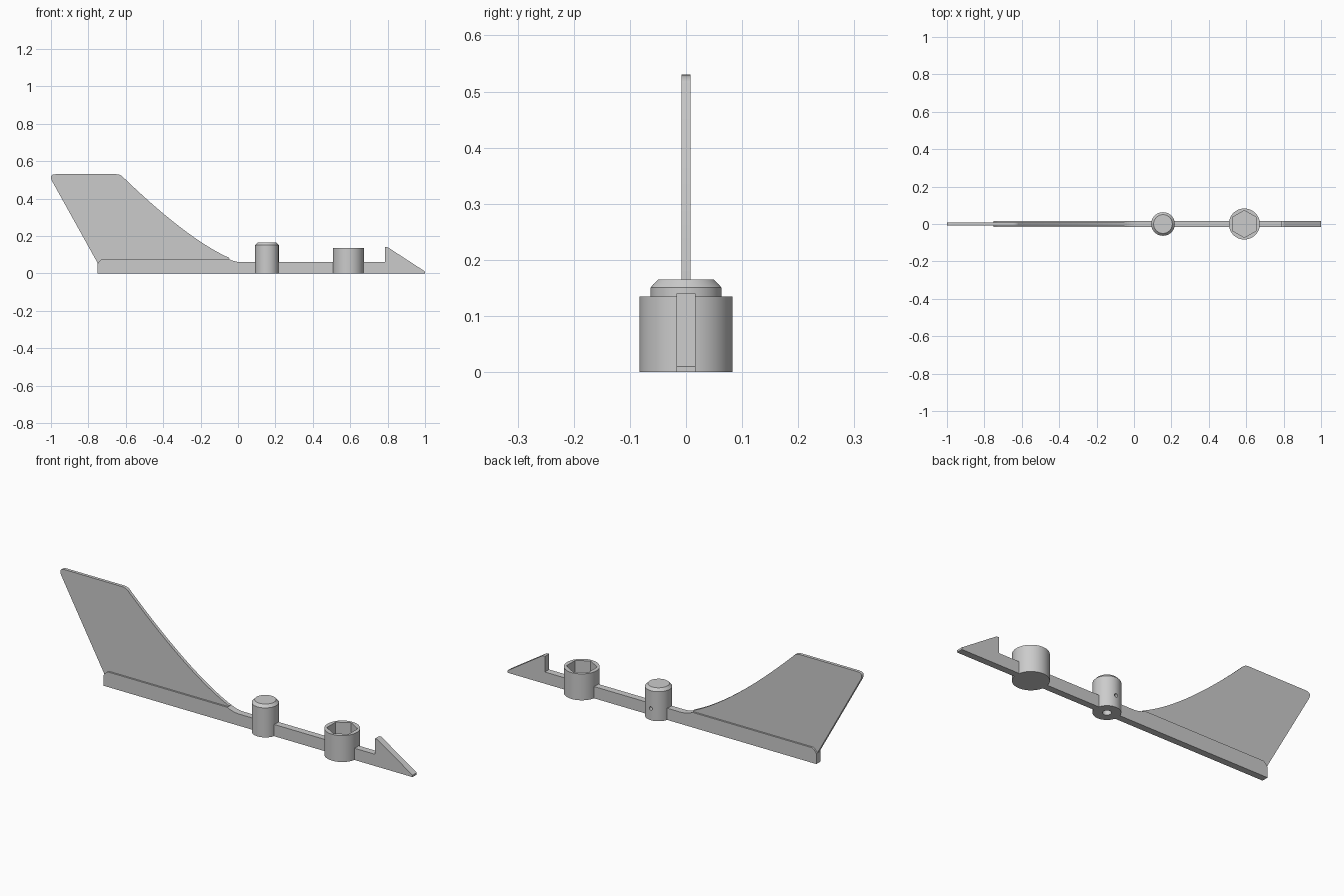
import bpy, bmesh, math
from mathutils import Vector

cube = bpy.data.objects.get("Cube")
if cube:
    bpy.data.objects.remove(cube, do_unlink=True)

grey = bpy.data.materials.new("plain grey")
grey.use_nodes = True
colour = (0.6, 0.6, 0.6, 1)
grey.diffuse_color = colour
grey.node_tree.nodes["Principled BSDF"].inputs["Base Color"].default_value = colour


def finish(name, bm):
    bmesh.ops.recalc_face_normals(bm, faces=bm.faces)
    mesh = bpy.data.meshes.new(name)
    bm.to_mesh(mesh)
    bm.free()
    mesh.materials.append(grey)
    ob = bpy.data.objects.new(name, mesh)
    bpy.context.collection.objects.link(ob)
    return ob


def plate(name, outline, half):
    """Side outline (x, z) extruded to both sides of the centre plane."""
    bm = bmesh.new()
    face = bm.faces.new([bm.verts.new((x, -half, z)) for x, z in outline])
    grown = bmesh.ops.extrude_face_region(bm, geom=[face])["geom"]
    verts = [v for v in grown if isinstance(v, bmesh.types.BMVert)]
    bmesh.ops.translate(bm, verts=verts, vec=(0, 2 * half, 0))
    return finish(name, bm)


def turned(name, x, rings, sides=64, start=0):
    """Stack of (radius, z) rings around a vertical axis, capped at both ends."""
    bm = bmesh.new()
    angles = [start + math.tau * i / sides for i in range(sides)]
    loops = [[bm.verts.new((x + r * math.cos(a), r * math.sin(a), z)) for a in angles]
             for r, z in rings]
    for low, high in zip(loops, loops[1:]):
        for i in range(sides):
            j = (i + 1) % sides
            bm.faces.new((low[i], low[j], high[j], high[i]))
    bm.faces.new(loops[0][::-1])
    bm.faces.new(loops[-1])
    return finish(name, bm)


def activate(ob):
    bpy.ops.object.select_all(action='DESELECT')
    ob.select_set(True)
    bpy.context.view_layer.objects.active = ob


def cut(ob, cutter):
    cutter.hide_render = True
    mod = ob.modifiers.new("cut", 'BOOLEAN')
    mod.operation = 'DIFFERENCE'
    mod.solver = 'EXACT'
    mod.object = cutter
    activate(ob)
    bpy.ops.object.modifier_apply(modifier=mod.name)
    bpy.data.objects.remove(cutter, do_unlink=True)


def bezier(a, b, c, steps):
    a, b, c = Vector(a), Vector(b), Vector(c)
    return [tuple(a * (1 - t) ** 2 + b * 2 * t * (1 - t) + c * t * t)
            for t in (i / steps for i in range(steps + 1))]


POST_X, POST_R = 0.155, 0.063
CUP_X, CUP_R = 0.59, 0.083

# Long bar with the raised tail seat and the barbed pointer
outline = [(-0.75, 0), (1, 0), (1, 0.01), (0.80, 0.14), (0.787, 0.14), (0.787, 0.06)]
outline += bezier((0.02, 0.06), (-0.015, 0.06), (-0.05, 0.077), 6)
outline += bezier((-0.725, 0.077), (-0.735, 0.075), (-0.75, 0.053), 4)
bar = plate("pointer_bar", outline, 0.017)
for x, r in ((POST_X, POST_R), (CUP_X, CUP_R)):
    cut(bar, turned("bar_gap", x, [(r * 0.97, -0.1), (r * 0.97, 0.3)]))

# Thin tail fin with a swept, hollow leading edge
fin = [(-0.745, 0.045), (-0.06, 0.06)]
fin += bezier((-0.045, 0.082), (-0.27, 0.182), (-0.615, 0.515), 20)
fin += bezier((-0.62, 0.52), (-0.632, 0.53), (-0.65, 0.53), 5)
fin += bezier((-0.975, 0.53), (-1.012, 0.53), (-0.995, 0.495), 8)
plate("tail_fin", fin, 0.008)

# Pivot post: chamfered top, bore from below, small hole in the back
post = turned("pivot_post", POST_X, [(POST_R, 0), (POST_R, 0.151), (0.05, 0.165)])
cut(post, turned("bore", POST_X, [(0.02, -0.1), (0.02, 0.135)], 32))
drill = turned("drill", 0, [(0.009, 0), (0.009, 0.1)], 24)
drill.rotation_euler.x = -math.pi / 2
drill.location = (POST_X, 0, 0.06)
bpy.context.view_layer.update()
cut(post, drill)

# Cup with a hexagonal pocket
cup = turned("hex_cup", CUP_X, [(CUP_R, 0), (CUP_R, 0.135)])
cut(cup, turned("pocket", CUP_X, [(0.072, 0.02), (0.072, 0.3)], 6, math.pi / 2))

for ob in (post, cup):
    activate(ob)
    bpy.ops.object.shade_smooth_by_angle(angle=math.radians(25))
